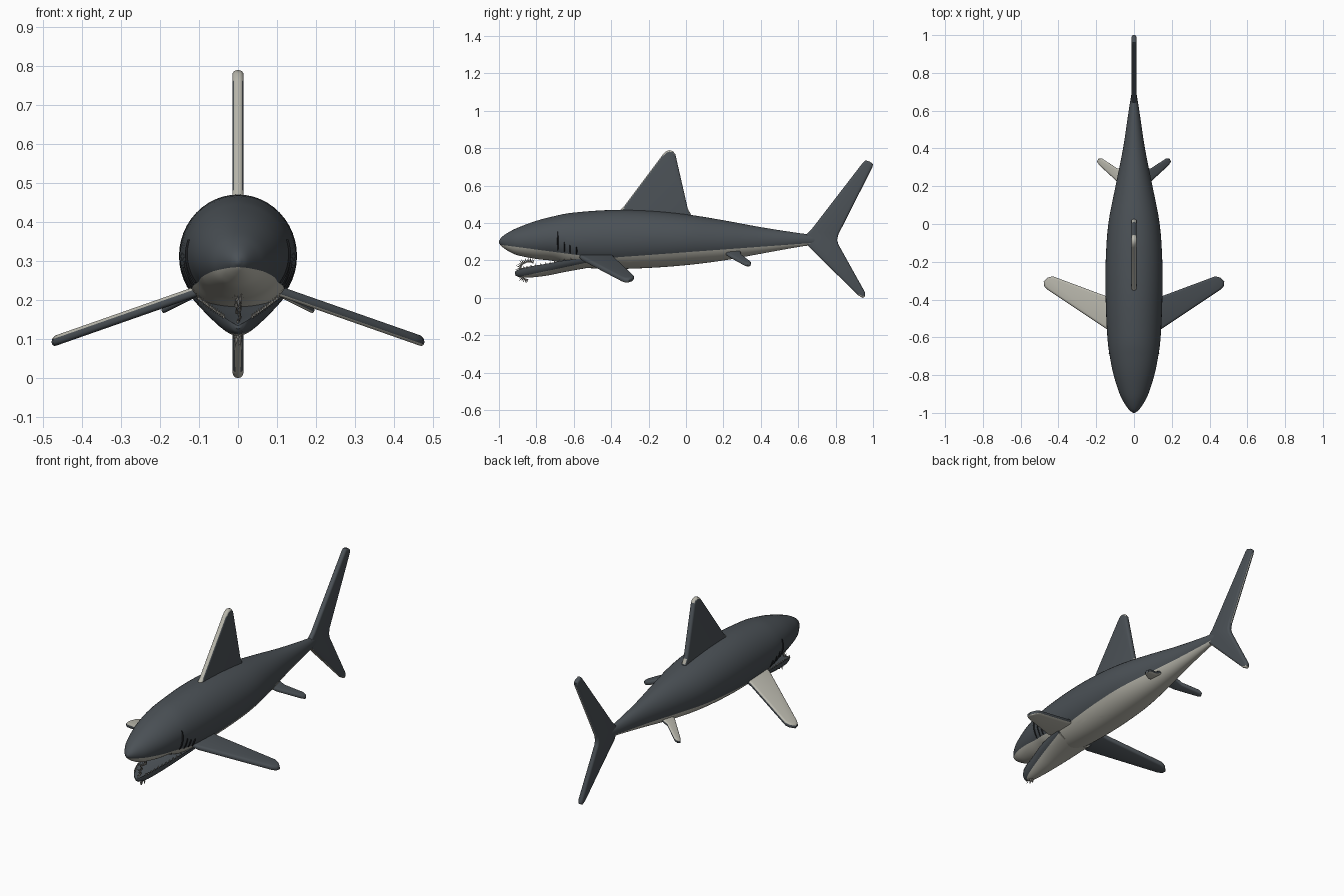
import bpy, bmesh, math, random
from mathutils import Vector, Matrix

random.seed(4)
cube = bpy.data.objects.get("Cube")
if cube:
    bpy.data.objects.remove(cube, do_unlink=True)


def material(name, rgb):
    m = bpy.data.materials.new(name)
    m.use_nodes = True
    m.diffuse_color = (*rgb, 1)
    m.node_tree.nodes["Principled BSDF"].inputs["Base Color"].default_value = (*rgb, 1)
    return m


SLATE = material("slate_grey_skin", (0.07, 0.082, 0.093))
PALE = material("pale_belly", (0.48, 0.47, 0.41))
DARK = material("dark_gill", (0.012, 0.013, 0.015))
TOOTH = material("tooth_grey", (0.3, 0.29, 0.26))


def finish(name, bm, mats, angle=40):
    bmesh.ops.recalc_face_normals(bm, faces=bm.faces)
    mesh = bpy.data.meshes.new(name)
    bm.to_mesh(mesh)
    bm.free()
    for m in mats:
        mesh.materials.append(m)
    ob = bpy.data.objects.new(name, mesh)
    bpy.context.collection.objects.link(ob)
    bpy.ops.object.select_all(action="DESELECT")
    ob.select_set(True)
    bpy.context.view_layer.objects.active = ob
    bpy.ops.object.shade_smooth_by_angle(angle=math.radians(angle))
    return ob


def spline(rows, steps=4):
    """Smooth curve through station rows."""
    p = [Vector(r) for r in rows]
    p = [2 * p[0] - p[1]] + p + [2 * p[-1] - p[-2]]
    out = []
    for i in range(1, len(p) - 2):
        a, b, c, d = p[i - 1:i + 3]
        for k in range(steps):
            t = k / steps
            out.append(b + (c - a) * (t / 2) + (2 * a - 5 * b + 4 * c - d) * (t * t / 2)
                       + (3 * b - a - 3 * c + d) * (t ** 3 / 2))
    return out + [p[-2]]


def loft(rows, section, sides=48):
    """Skin rings along y; each row is y, top, bottom, half width."""
    bm = bmesh.new()
    rings = []
    for row in spline(rows):
        rings.append([bm.verts.new(section(row, math.tau * i / sides)) for i in range(sides)])
    for r, s in zip(rings, rings[1:]):
        for i in range(sides):
            j = (i + 1) % sides
            bm.faces.new((r[i], r[j], s[j], s[i]))
    bm.faces.new(rings[0])
    bm.faces.new(rings[-1])
    return bm


def oval(row, a):
    y, top, bot, w = row
    return (w * math.cos(a), y, (top + bot) / 2 + (top - bot) / 2 * math.sin(a))


def trough(row, a):
    y, top, bot, w = row
    s = math.sin(a)
    return (w * math.cos(a), y, top + (top - bot) * (s if s < 0 else -0.25 * s))


def split_colour(bm, lines):
    """Cut along sloping lines z = h + k*y and paint everything below them pale."""
    for h, k in lines:
        bmesh.ops.bisect_plane(bm, geom=bm.verts[:] + bm.edges[:] + bm.faces[:],
                               plane_co=(0, 0, h), plane_no=(0, -k, 1))
    for f in bm.faces:
        c = f.calc_center_median()
        f.material_index = int(c.z < max(h + k * c.y for h, k in lines))


# Body with snout
BODY = [(-1, .303, .293, .004), (-.985, .325, .275, .025), (-.95, .35, .25, .05),
        (-.9, .375, .228, .076), (-.8, .412, .208, .108), (-.7, .438, .196, .128),
        (-.6, .456, .166, .141), (-.4, .47, .155, .15), (-.2, .466, .16, .15),
        (0, .447, .175, .136), (.2, .415, .2, .098), (.4, .378, .236, .058),
        (.6, .347, .272, .028), (.7, .335, .285, .012)]
bm = loft(BODY, oval)
split_colour(bm, [(.244, .0735), (.152, -.133)])
finish("body", bm, [SLATE, PALE])

# Lower jaw hanging open
JAW = [(-.915, .138, .126, .008), (-.9, .15, .114, .027), (-.85, .165, .108, .05),
       (-.75, .182, .118, .075), (-.65, .2, .138, .1), (-.5, .215, .165, .12)]
bm = loft(JAW, trough, 32)
split_colour(bm, [(.3, .21)])
finish("lower_jaw", bm, [SLATE, PALE])


def fin(name, outline, thick, place, pale_below=-0.35):
    """Flat plate with a rounded rim; place maps (u, v, offset) into space."""
    bm = bmesh.new()
    h = thick / 2
    low = bm.faces.new([bm.verts.new((u, v, -h)) for u, v in outline])
    ext = bmesh.ops.extrude_face_region(bm, geom=[low], use_keep_orig=True)
    for v in ext["geom"]:
        if isinstance(v, bmesh.types.BMVert):
            v.co.z = h
    rim = [e for e in bm.edges if abs(e.verts[0].co.z - e.verts[1].co.z) < h]
    bmesh.ops.bevel(bm, geom=rim, offset=h * .85, segments=4, profile=.5, affect="EDGES")
    for v in bm.verts:
        v.co = Vector(place(*v.co))
    bmesh.ops.recalc_face_normals(bm, faces=bm.faces)
    bm.normal_update()
    for f in bm.faces:
        f.material_index = int(f.normal.z < pale_below)
    return finish(name, bm, [SLATE, PALE])


def upright(u, v, w):
    return (w, u, v)


# Dorsal and tail fins
fin("dorsal_fin", [(-.36, .42), (-.36, .463), (-.335, .485), (-.125, .765), (-.11, .782), (-.09, .79),
                   (-.07, .785), (-.057, .768), (.01, .475), (.025, .45), (.03, .41)], .029, upright)
fin("tail_fin", [(.62, .31), (.645, .342), (.67, .365), (.945, .722), (.96, .736), (.985, .727),
                 (1, .715), (.995, .695), (.815, .34), (.808, .31), (.815, .285), (.957, .03),
                 (.958, .008), (.945, 0), (.92, .014), (.665, .265)], .028, upright, -.45)

# Paired fins, sloping down and outward
PECTORAL = [(.06, -.585), (.14, -.56), (.455, -.35), (.475, -.33), (.478, -.305),
            (.455, -.283), (.43, -.277), (.14, -.385), (.06, -.4)]
PELVIC = [(.03, .19), (.09, .225), (.185, .312), (.196, .33), (.188, .346), (.17, .347),
          (.09, .295), (.03, .29)]
for side, s in (("left", 1), ("right", -1)):
    fin(side + "_pectoral_fin", PECTORAL, .027,
        lambda u, v, w: (s * u, v, .214 - .35 * (u - .13) + w))
    fin(side + "_pelvic_fin", PELVIC, .022,
        lambda u, v, w: (s * u, v, .247 - .5 * (u - .05) + w))


def body_surface(y, z):
    """Half width of the body at a point on its flank."""
    for a, b in zip(BODY, BODY[1:]):
        if a[0] <= y <= b[0]:
            _, top, bot, w = Vector(a).lerp(Vector(b), (y - a[0]) / (b[0] - a[0]))
            q = (z - (top + bot) / 2) / ((top - bot) / 2)
            return w * math.sqrt(max(0, 1 - q * q))


# Gill slits that follow the flank
for side, s in (("left", 1), ("right", -1)):
    bm = bmesh.new()
    for y, z0, z1 in ((-.685, .245, .355), (-.65, .238, .3), (-.62, .235, .285), (-.585, .23, .275)):
        prev = None
        for k in range(9):
            t = k / 8
            z = z0 + (z1 - z0) * t
            half = .001 + .006 * math.sin(math.pi * t)
            row = [bm.verts.new((s * (body_surface(y + d, z) + lift), y + d, z))
                   for d, lift in ((-half, -.004), (0, .006), (half, -.004))]
            if prev:
                for i in range(2):
                    bm.faces.new((prev[i], prev[i + 1], row[i + 1], row[i]))
            prev = row
    finish(side + "_gill_slits", bm, [DARK])


def spike(bm, base, direction, length, radius):
    d = Vector(direction).normalized()
    m = Matrix.Translation(Vector(base) + d * length / 2) @ d.to_track_quat("Z", "Y").to_matrix().to_4x4()
    bmesh.ops.create_cone(bm, cap_ends=True, segments=5, radius1=radius, radius2=0, depth=length, matrix=m)


# Fan of thin teeth at the jaw tip
bm = bmesh.new()
for i in range(24):
    a = math.radians(65 + 195 * i / 23)
    d = Vector((random.uniform(-.15, .15), math.cos(a), math.sin(a)))
    spike(bm, Vector((0, -.84, .145)) + d * .045, d, random.uniform(.022, .034), .005)
finish("front_teeth", bm, [TOOTH], 20)

# Small teeth along the jaw rim
bm = bmesh.new()
for y, top, bot, w in spline(JAW)[6:18]:
    for s in (1, -1):
        spike(bm, (s * w * .95, y, top - .004), (0, 0, 1), .014, .005)
finish("jaw_teeth", bm, [TOOTH], 20)
